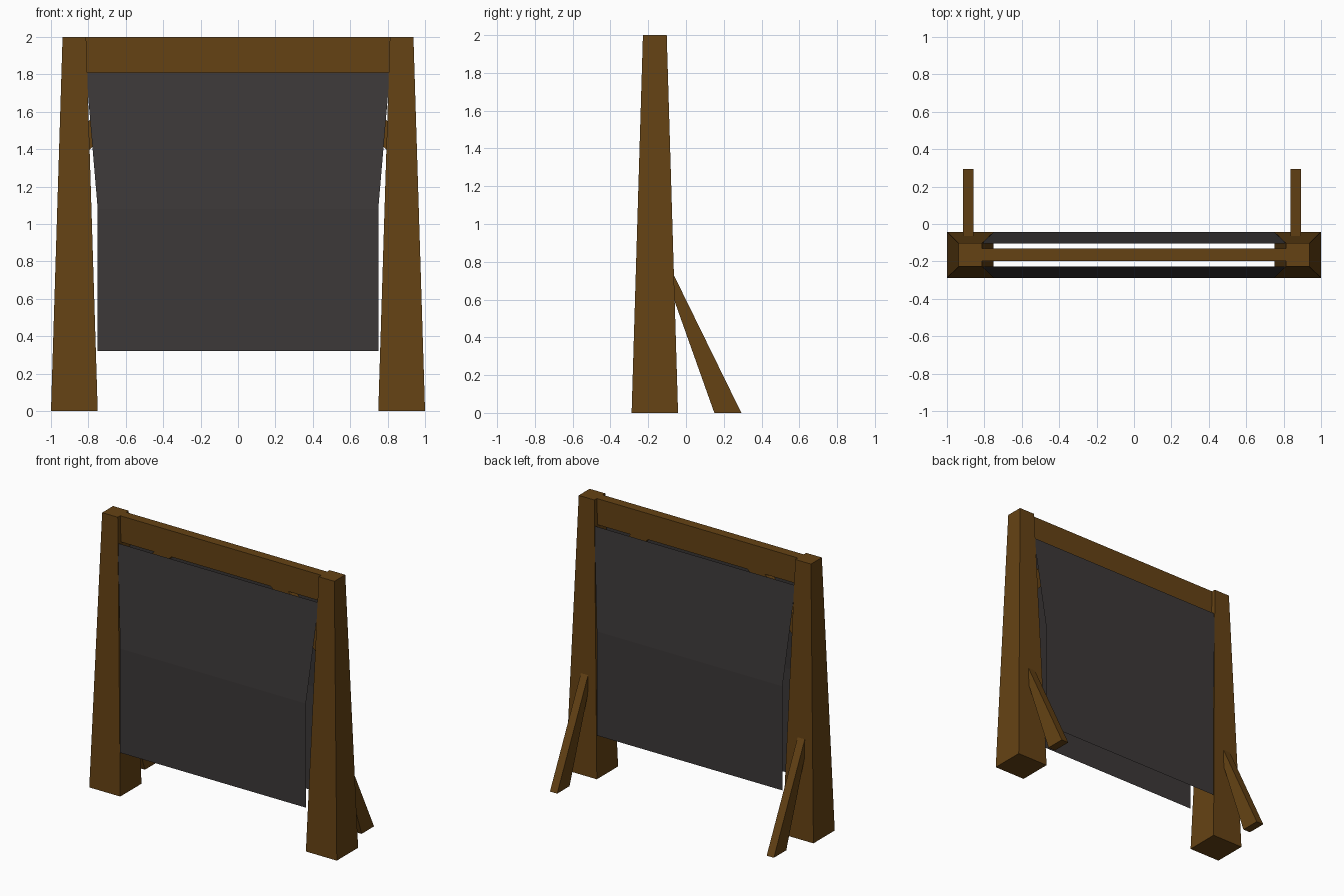
import bpy

if "Cube" in bpy.data.objects:
    bpy.data.objects.remove(bpy.data.objects["Cube"])


def material(name, rgb):
    m = bpy.data.materials.new(name)
    m.diffuse_color = (*rgb, 1)
    m.use_nodes = True
    m.node_tree.nodes["Principled BSDF"].inputs["Base Color"].default_value = m.diffuse_color
    return m


wood = material("wood", (0.13, 0.055, 0.007))
cloth = material("dark_cloth", (0.045, 0.04, 0.04))


def mesh_object(name, verts, faces, mat):
    me = bpy.data.meshes.new(name)
    me.from_pydata(verts, [], faces)
    me.materials.append(mat)
    ob = bpy.data.objects.new(name, me)
    bpy.context.collection.objects.link(ob)
    return ob


def loft(name, ring_a, ring_b, mat):
    """Closed solid between two four-point rings."""
    faces = [(3, 2, 1, 0), (4, 5, 6, 7)]
    faces += [(i, (i + 1) % 4, (i + 1) % 4 + 4, i + 4) for i in range(4)]
    ob = mesh_object(name, ring_a + ring_b, faces, mat)
    bm = bmesh.new()
    bm.from_mesh(ob.data)
    bmesh.ops.recalc_face_normals(bm, faces=bm.faces)
    bm.to_mesh(ob.data)
    bm.free()
    return ob


def rect(cx, cy, hx, hy, z):
    return [(cx - hx, cy - hy, z), (cx + hx, cy - hy, z),
            (cx + hx, cy + hy, z), (cx - hx, cy + hy, z)]


import bmesh

CY = -0.165  # depth of the frame's centre line

for side, s, brace_x in (("left", -1, -0.886), ("right", 1, 0.865)):
    # tapered post
    loft(side + "_post", rect(s * 0.875, CY, 0.125, 0.123, 0),
         rect(s * 0.875, CY, 0.063, 0.063, 2.0), wood)
    # slanted rear support
    prof = [(0.15, 0), (0.293, 0), (-0.067, 0.735), (-0.067, 0.61)]
    loft(side + "_rear_brace", [(brace_x - 0.029, y, z) for y, z in prof],
         [(brace_x + 0.029, y, z) for y, z in prof], wood)
    # diagonal between post and beam, behind the panels
    prof = [(0.81, 1.38), (0.81, 1.54), (0.54, 1.81), (0.40, 1.81)]
    loft(side + "_knee_brace", [(s * x, CY - 0.03, z) for x, z in prof],
         [(s * x, CY + 0.03, z) for x, z in prof], wood)

# top beam
loft("top_beam", rect(0, CY, 0.817, 0.034, 1.81),
     rect(0, CY, 0.817, 0.034, 2.0), wood)

# hanging sheets: sloped upper part, vertical lower part
for name, s in (("front_panel", -1), ("back_panel", 1)):
    rows = [(0.75, 0.123, 0.32), (0.75, 0.123, 1.08), (0.812, 0.062, 1.81)]
    verts = [(-s * k * x, CY + s * y, z) for x, y, z in rows for k in (-1, 1)]
    mesh_object(name, verts, [(0, 1, 3, 2), (2, 3, 5, 4)], cloth)
